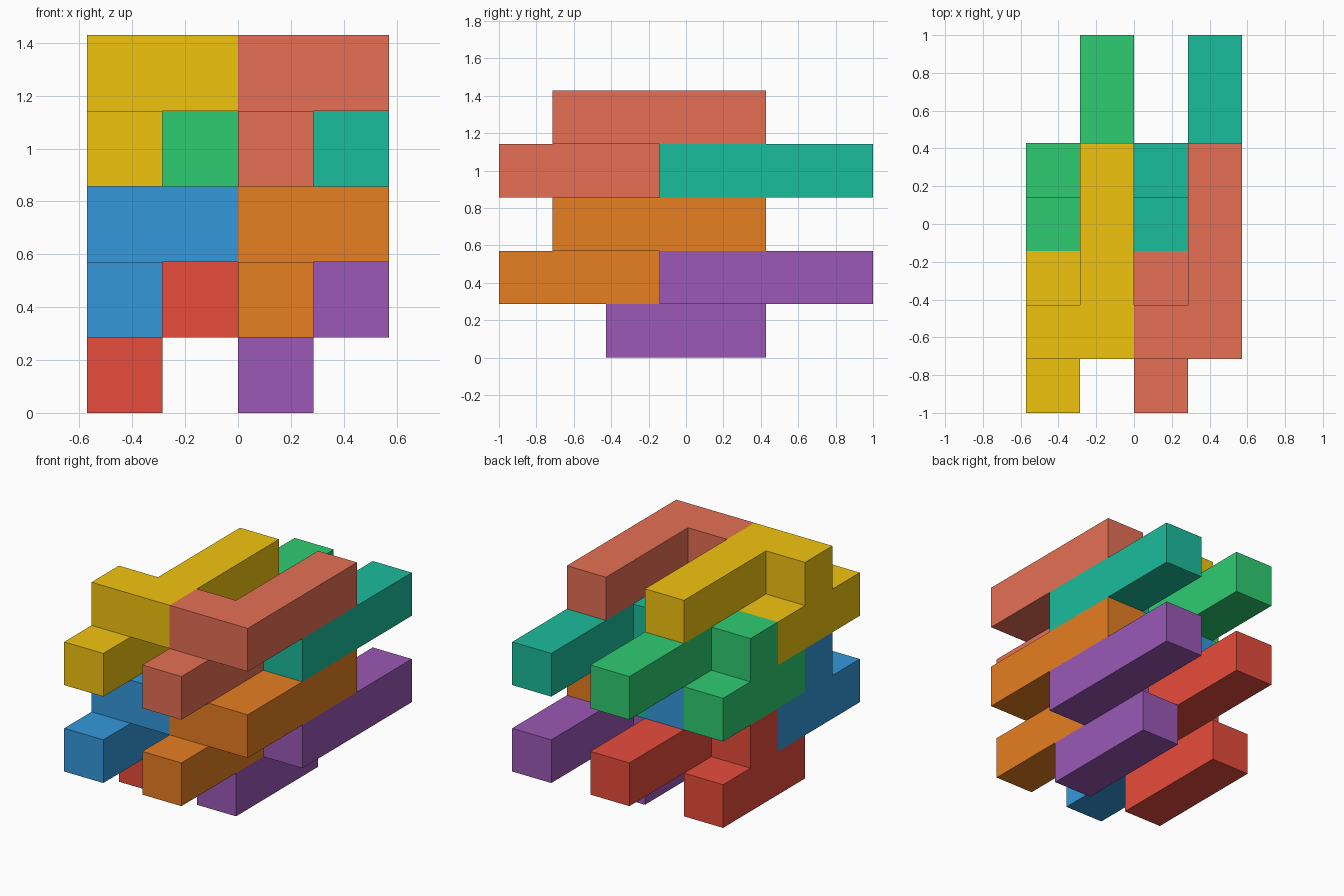
import bpy
import bmesh
from mathutils import Vector

if "Cube" in bpy.data.objects:
    bpy.data.objects.remove(bpy.data.objects["Cube"])

U = 2 / 7  # edge of one cubic cell; the stack is 4 x 7 x 5 cells


def bar(x, z, y0, y1):
    """Cells of a bar running front to back."""
    return {(x, y, z) for y in range(y0, y1 + 1)}


# The two piece shapes, in cells relative to their lower left layer
LOWER = bar(0, 0, 2, 4) | bar(0, 1, 3, 3) | bar(1, 1, 3, 6)
UPPER = bar(0, 0, 0, 2) | bar(0, 1, 1, 1) | bar(1, 1, 1, 4)


def linear(hex_code):
    rgb = [int(hex_code[i:i + 2], 16) / 255 for i in (0, 2, 4)]
    return [c / 12.92 if c <= 0.04045 else ((c + 0.055) / 1.055) ** 2.4
            for c in rgb] + [1]


def add_piece(name, cells, dx, dz, color):
    bm = bmesh.new()
    # Outer skin only: one quad wherever a cell has no neighbour
    for cell in cells:
        for axis in range(3):
            for sign in (-1, 1):
                near = list(cell)
                near[axis] += sign
                if tuple(near) in cells:
                    continue
                n, a, b = Vector(), Vector(), Vector()
                n[axis] = sign / 2
                a[(axis + 1) % 3] = 0.5
                b[(axis + 2) % 3] = 0.5 * sign
                mid = Vector(cell) + Vector((dx - 1.5, -3, dz + 0.5)) + n
                bm.faces.new([bm.verts.new((mid + s * a + t * b) * U)
                              for s, t in ((-1, -1), (1, -1), (1, 1), (-1, 1))])
    bmesh.ops.remove_doubles(bm, verts=bm.verts, dist=1e-4)
    # Merge coplanar quads into clean flat sides
    bmesh.ops.dissolve_limit(bm, angle_limit=0.01, verts=bm.verts, edges=bm.edges)
    mesh = bpy.data.meshes.new(name)
    bm.to_mesh(mesh)
    bm.free()
    mat = bpy.data.materials.new(name + "_color")
    mat.diffuse_color = linear(color)
    mat.use_nodes = True
    mat.node_tree.nodes["Principled BSDF"].inputs["Base Color"].default_value = mat.diffuse_color
    mesh.materials.append(mat)
    bpy.context.collection.objects.link(bpy.data.objects.new(name, mesh))


# Two columns of four interlocking pieces, bottom to top
COLORS = {
    "left": ("E74C3C", "3498DB", "2ECC71", "F1C40F"),
    "right": ("9B59B6", "E67E22", "1ABC9C", "E67055"),
}
for column, (side, colors) in enumerate(COLORS.items()):
    for level, color in enumerate(colors):
        shape, kind = ((LOWER, "back_hook"), (UPPER, "front_hook"))[level % 2]
        add_piece(f"{side}_{kind}_{level // 2 + 1}", shape, column * 2, level, color)
